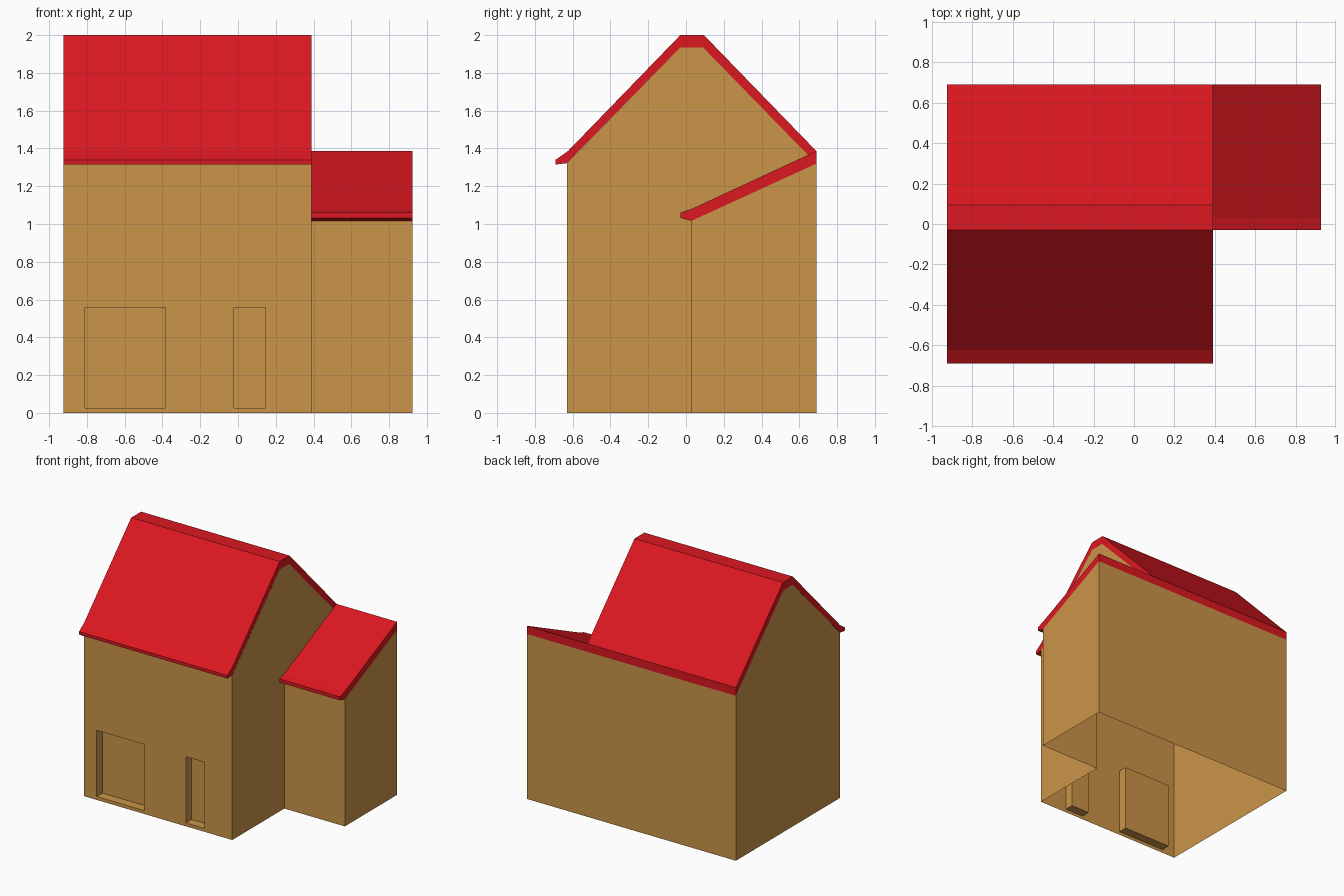
import bpy, bmesh
from mathutils import Vector

if "Cube" in bpy.data.objects:
    bpy.data.objects.remove(bpy.data.objects["Cube"])

X0, XM, X1 = -0.925, 0.39, 0.925      # left end, main/annex joint, right end
YF, YA, YB = -0.63, 0.03, 0.69        # main front, annex front, back


def material(name, rgb):
    m = bpy.data.materials.new(name)
    m.diffuse_color = (*rgb, 1)
    m.use_nodes = True
    m.node_tree.nodes["Principled BSDF"].inputs["Base Color"].default_value = m.diffuse_color
    return m


def finish(bm, name, mat):
    me = bpy.data.meshes.new(name)
    bm.to_mesh(me)
    bm.free()
    ob = bpy.data.objects.new(name, me)
    me.materials.append(mat)
    bpy.context.collection.objects.link(ob)
    return ob


def face(bm, pts, outward):
    f = bm.faces.new([bm.verts.new(p) for p in pts])
    f.normal_update()
    if f.normal.dot(Vector(outward)) < 0:
        f.normal_flip()
    return f


def end_wall(bm, x, profile, outward):
    face(bm, [(x, y, z) for y, z in profile], outward)


def slab(name, profile, xa, xb, mat):
    # closed (y, z) profile extruded along x
    bm = bmesh.new()
    a = [bm.verts.new((xa, y, z)) for y, z in profile]
    b = [bm.verts.new((xb, y, z)) for y, z in profile]
    bm.faces.new(a)
    bm.faces.new(b)
    n = len(a)
    for i in range(n):
        j = (i + 1) % n
        bm.faces.new((a[i], a[j], b[j], b[i]))
    bmesh.ops.recalc_face_normals(bm, faces=bm.faces[:])
    return finish(bm, name, mat)


wall = material("wall_tan", (0.6, 0.3, 0.065))
red = material("roof_red", (0.72, 0.009, 0.015))

# walls: thin open-bottomed shell, main house and annex sharing one interior
bm = bmesh.new()
xs = [X0, -0.81, -0.385, -0.02, 0.145, XM]
zs = [0, 0.027, 0.557, 1.32]
grid = [[bm.verts.new((x, YF, z)) for z in zs] for x in xs]
recesses = []
for i in range(len(xs) - 1):
    for k in range(len(zs) - 1):
        f = bm.faces.new((grid[i][k], grid[i + 1][k], grid[i + 1][k + 1], grid[i][k + 1]))
        if k == 1 and i in (1, 3):
            recesses.append(f)

# door and window recesses pushed into the front wall
out = bmesh.ops.extrude_face_region(bm, geom=recesses)
moved = [v for v in out["geom"] if isinstance(v, bmesh.types.BMVert)]
bmesh.ops.translate(bm, verts=moved, vec=(0, 0.072, 0))
old = [f for f in recesses if f.is_valid]
if old:
    bmesh.ops.delete(bm, geom=old, context='FACES_ONLY')

# gable ends, back wall and annex walls
ridge = [(YB, 1.32), (0.09, 1.935), (-0.03, 1.935), (YF, 1.32)]
end_wall(bm, X0, [(YF, 0), (YB, 0)] + ridge, (-1, 0, 0))
end_wall(bm, XM, [(YF, 0), (YA, 0), (YA, 1.017)] + ridge, (1, 0, 0))
end_wall(bm, X1, [(YA, 0), (YB, 0), (YB, 1.32), (YA, 1.017)], (1, 0, 0))
face(bm, [(X0, YB, 0), (X1, YB, 0), (X1, YB, 1.32), (X0, YB, 1.32)], (0, 1, 0))
face(bm, [(XM, YA, 0), (X1, YA, 0), (X1, YA, 1.017), (XM, YA, 1.017)], (0, -1, 0))
bmesh.ops.remove_doubles(bm, verts=bm.verts[:], dist=0.0005)
finish(bm, "house_walls", wall)

# main gabled roof with a flat ridge and a kicked-out front eave
slab("main_roof", [(-0.69, 1.34), (-0.625, 1.386), (-0.03, 2.0), (0.095, 2.0),
                   (YB, 1.386), (YB, 1.32), (0.09, 1.935), (-0.03, 1.935),
                   (YF, 1.322), (-0.69, 1.315)], X0, XM, red)

# single-slope annex roof
slab("annex_roof", [(-0.03, 1.06), (0.03, 1.08), (YB, 1.386), (YB, 1.32),
                    (YA, 1.017), (-0.03, 1.032)], XM, X1, red)
